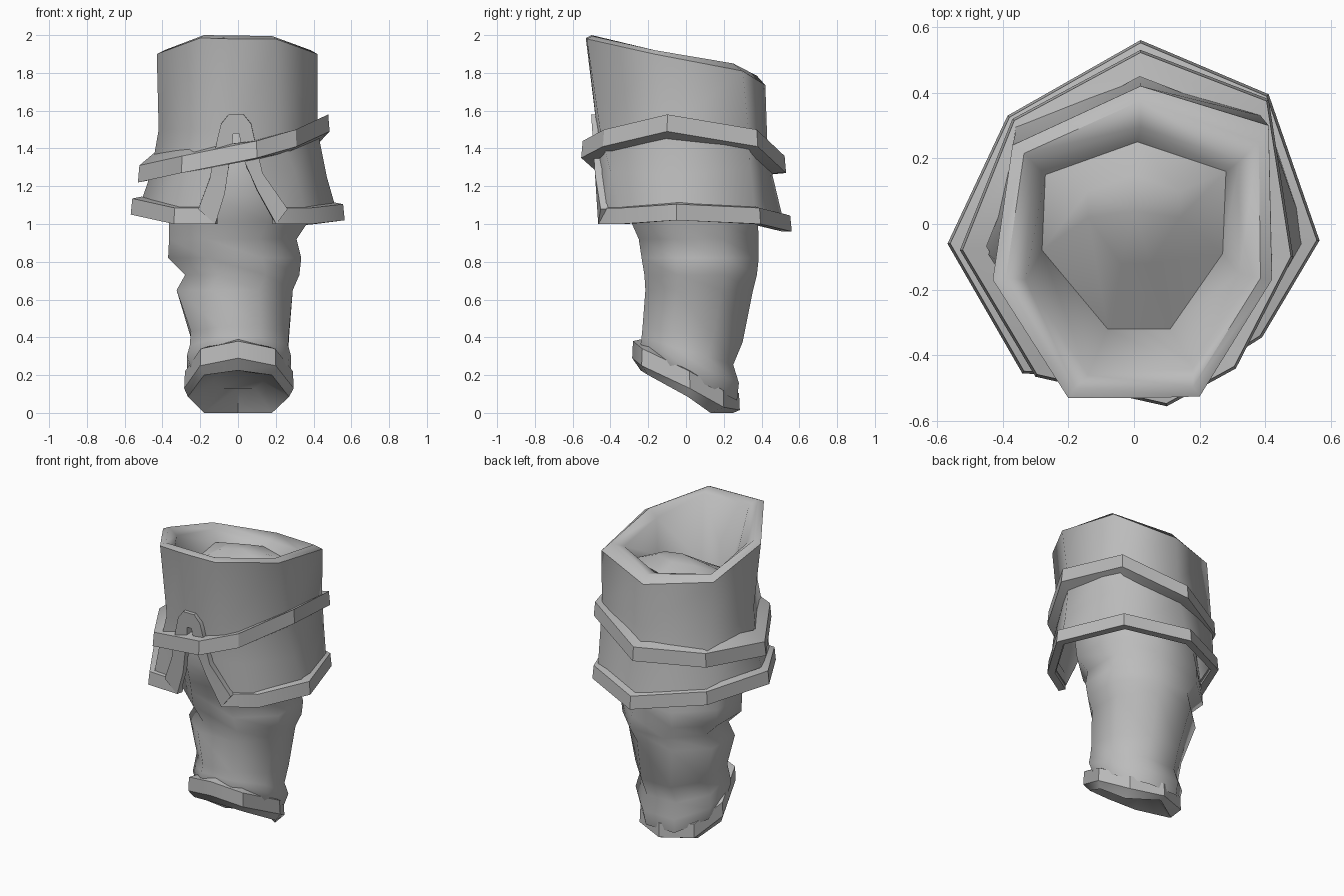
import bpy, math

grey = bpy.data.materials.new("grey cloth")
grey.diffuse_color = (0.5, 0.5, 0.5, 1)


def make(name, verts, faces, angle=50, thick=0, offset=-1):
    me = bpy.data.meshes.new(name)
    me.from_pydata(verts, [], faces)
    me.materials.append(grey)
    ob = bpy.data.objects.new(name, me)
    bpy.context.collection.objects.link(ob)
    bpy.ops.object.select_all(action='DESELECT')
    ob.select_set(True)
    bpy.context.view_layer.objects.active = ob
    bpy.ops.object.mode_set(mode='EDIT')
    bpy.ops.mesh.select_all(action='SELECT')
    bpy.ops.mesh.normals_make_consistent(inside=False)
    bpy.ops.object.mode_set(mode='OBJECT')
    if thick:
        m = ob.modifiers.new("thickness", 'SOLIDIFY')
        m.thickness, m.offset = thick, offset
        bpy.ops.object.modifier_apply(modifier=m.name)
    bpy.ops.object.shade_smooth_by_angle(angle=math.radians(angle))
    return ob


def loft(rings, closed=True, wrap=False, skip=lambda r, c: False):
    """Quads between rings; wrap also joins the last ring to the first."""
    n, m = len(rings[0]), len(rings)
    verts = [p for r in rings for p in r]
    faces = []
    for r in range(m if wrap else m - 1):
        for c in range(n if closed else n - 1):
            if not skip(r, c):
                a, b, d = r * n, ((r + 1) % m) * n, (c + 1) % n
                faces.append((a + c, a + d, b + d, b + c))
    return verts, faces


def inset(pts, k, dz=0, lean=0):
    return [(x * k, y * k, z + dz - lean * x) for x, y, z in pts]


# Cuff: nine columns, starting left of the front slit and going round by the back
rim = [(-.03, -.53, 1.98), (-.2, -.53, 1.985), (-.43, -.17, 1.9), (-.37, .24, 1.785), (.02, .42, 1.735),
       (.41, .3, 1.81), (.42, -.17, 1.9), (.2, -.525, 1.98), (.03, -.53, 1.98)]
waist = [(-.025, -.47, 1.49), (-.2, -.46, 1.5), (-.42, -.11, 1.5), (-.36, .28, 1.5), (.02, .43, 1.45),
         (.385, .33, 1.5), (.42, -.11, 1.5), (.21, -.455, 1.5), (.015, -.47, 1.49)]
flare = [(-.05, -.465, 1.3), (-.26, -.45, 1.28), (-.46, -.08, 1.27), (-.36, .3, 1.3), (.02, .455, 1.27),
         (.39, .34, 1.3), (.47, -.08, 1.25), (.3, -.4, 1.28), (.05, -.465, 1.3)]
skirt = [(-.13, -.445, 1.02), (-.33, -.42, 1.02), (-.53, -.06, 1.07), (-.365, .31, 1.03), (.02, .52, 1.0),
         (.39, .37, 1.03), (.53, -.05, 1.04), (.37, -.33, 1.02), (.2, -.435, 1.02)]
make("cuff", *loft([rim, waist, flare, skirt], skip=lambda r, c: r > 0 and c == 8),
     angle=72, thick=.03)

# Rolled lip and the shallow lining with its domed floor
lip = [rim[i] for i in range(1, 8)]
edge = [(-.18, -.5, 2), (-.39, -.165, 1.92), (-.335, .215, 1.82), (.02, .375, 1.785),
        (.38, .25, 1.85), (.385, -.165, 1.92), (.18, -.495, 1.995)]
inner = [(-.14, -.46, 1.97), (-.33, -.17, 1.88), (-.31, .19, 1.79), (.02, .295, 1.765),
         (.32, .19, 1.82), (.32, -.15, 1.88), (.18, -.44, 1.965)]
valley = [(-.08, -.32, 1.58), (-.28, -.08, 1.68), (-.27, .15, 1.73), (.01, .25, 1.74),
          (.28, .16, 1.74), (.27, -.09, 1.67), (.11, -.32, 1.58)]
dome = [(-.04, -.12, 1.7), (-.14, .02, 1.77), (-.14, .1, 1.78), (.0, .15, 1.785),
        (.14, .1, 1.78), (.14, .02, 1.77), (.05, -.12, 1.7)]
v, f = loft([lip, edge, inner, valley, dome])
v.append((0, .04, 1.8))
f += [(28 + i, 28 + (i + 1) % 7, 35) for i in range(7)]
make("opening_lining", v, f, angle=62)


def band(name, pts, height, k=.9, closed=True, lean=0):
    """Strap of rectangular section; pts give the outer lower edge."""
    top = inset(pts, .985, height)
    v, f = loft([pts, top, inset(top, k, .01, lean), inset(pts, k, 0, lean)], closed=closed, wrap=True)
    if not closed:
        n = len(pts)
        f += [tuple(range(0, 4 * n, n)), tuple(range(n - 1, 4 * n, n))]
    make(name, v, f, angle=30)


# Slanted belt
band("belt", [(.1, -.555, 1.35), (-.3, -.465, 1.27), (-.53, -.08, 1.22), (-.37, .32, 1.25),
              (.02, .53, 1.27), (.41, .38, 1.41), (.485, -.1, 1.49), (.31, -.44, 1.41)], .09, .86, lean=.1)
# Hem of the cuff, open at the slit
band("cuff_hem", [(-.12, -.465, 1.0), (-.34, -.455, 1.0), (-.568, -.06, 1.05), (-.385, .33, 1.01),
                  (.02, .56, .96), (.41, .395, 1.0), (.565, -.05, 1.02), (.39, -.345, 1.0),
                  (.2, -.465, 1.0)], .085, .91, closed=False)

# Trim around the slit: outer and inner outlines
outer = [(-.21, 1.08), (-.15, 1.24), (-.11, 1.45), (-.09, 1.53), (-.05, 1.58),
         (.03, 1.58), (.07, 1.53), (.09, 1.44), (.13, 1.27), (.26, 1.08)]
hole = [(-.12, 1.0), (-.07, 1.16), (-.045, 1.33), (-.03, 1.43), (-.025, 1.48),
        (.005, 1.48), (.015, 1.43), (.035, 1.33), (.1, 1.18), (.2, 1.0)]


def front_y(x, z):
    return -.445 - .035 * (z - 1) / .55 + .3 * max(0, abs(x) - .2)


trim = [[(x, front_y(x, z), z) for x, z in line] for line in (outer, hole)]
make("slit_trim", *loft(trim, closed=False), angle=35, thick=.04, offset=0)


# Leg: left, right, front, back, height, forward tilt
def ring(xl, xr, yf, yb, z, tilt=0, n=8):
    out = []
    for i in range(n):
        a = 2 * math.pi * (i + .5) / n
        c, s = math.cos(a) / math.cos(math.pi / n), math.sin(a) / math.cos(math.pi / n)
        y = (yf + yb) / 2 + s * (yb - yf) / 2
        out.append(((xl + xr) / 2 + c * (xr - xl) / 2, y, z - tilt * y))
    return out


leg = [ring(-.25, .26, -.3, .25, 1.55), ring(-.33, .33, -.33, .32, 1.35),
       ring(-.36, .36, -.33, .37, 1.15), ring(-.365, .37, -.29, .38, 1.01),
       ring(-.365, .31, -.25, .385, .92), ring(-.37, .335, -.235, .385, .82),
       ring(-.28, .325, -.22, .375, .73), ring(-.325, .29, -.215, .355, .65),
       ring(-.25, .27, -.23, .3, .42, .15), ring(-.255, .265, -.235, .25, .33, .3),
       ring(-.27, .28, -.24, .28, .27, .4), ring(-.25, .25, -.23, .27, .2, .5)]
make("trouser_leg", *loft(leg), angle=60)

# Ankle hem and the recessed underside
ankle = [(0, -.285, .29), (-.2, -.235, .25), (-.285, .02, .13), (-.2, .2, .03), (0, .285, .015),
         (.2, .2, .03), (.295, .02, .13), (.2, -.235, .25)]
band("ankle_hem", ankle, .09, .84)
low = [(0, -.24, .225), (-.18, -.2, .2), (-.265, .01, .085), (-.18, .13, 0), (0, .25, 0),
       (.18, .13, 0), (.27, .01, .085), (.18, -.2, .2)]
recess = [(x * .5, y * .5 + .04, z * .4 + .13) for x, y, z in low]
v, f = loft([ankle, low, recess])
f.append(tuple(range(16, 24)))
make("ankle_underside", v, f, angle=50)
